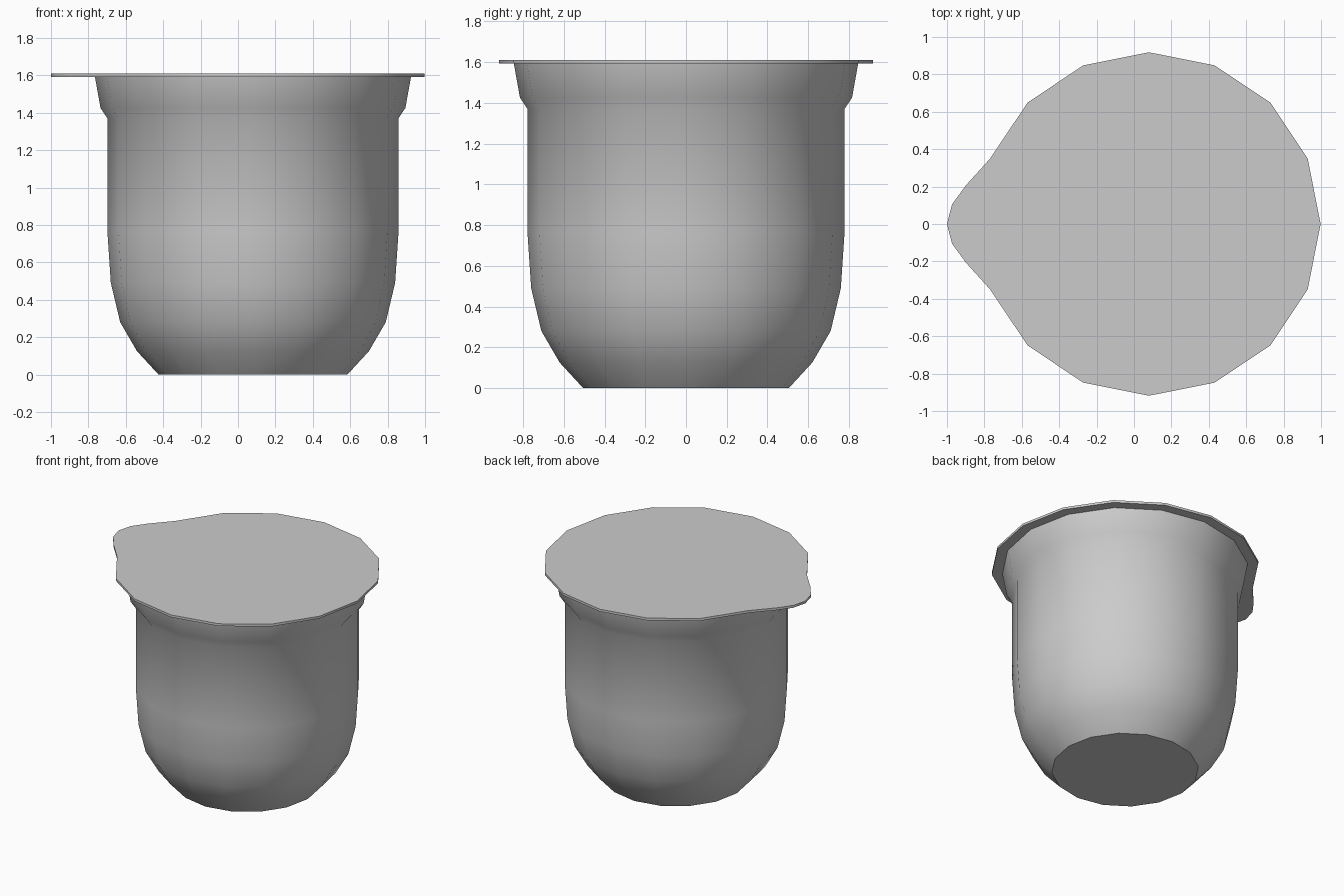
import bpy, bmesh
from math import cos, sin, radians, tau

if "Cube" in bpy.data.objects:
    bpy.data.objects.remove(bpy.data.objects["Cube"])

CX = 0.08   # cup axis; the lid's pull tab reaches out to -x
SIDES = 16


def ring(bm, r, z):
    return [bm.verts.new((CX + r * cos(tau * i / SIDES), r * sin(tau * i / SIDES), z))
            for i in range(SIDES)]


def bridge(bm, a, b):
    n = len(a)
    for i in range(n):
        j = (i + 1) % n
        bm.faces.new((a[i], a[j], b[j], b[i]))


def finish(bm, name):
    bmesh.ops.recalc_face_normals(bm, faces=bm.faces)
    me = bpy.data.meshes.new(name)
    bm.to_mesh(me)
    bm.free()
    ob = bpy.data.objects.new(name, me)
    bpy.context.collection.objects.link(ob)
    bpy.ops.object.select_all(action='DESELECT')
    ob.select_set(True)
    bpy.context.view_layer.objects.active = ob
    bpy.ops.object.shade_smooth_by_angle(angle=radians(42))
    return ob


# Cup: revolved profile (radius, height), flat base, flared collar under the lid
profile = [(0.505, 0), (0.62, 0.125), (0.71, 0.28), (0.76, 0.49), (0.778, 0.76),
           (0.778, 1.37), (0.815, 1.425), (0.845, 1.592)]
bm = bmesh.new()
rings = [ring(bm, r, z) for r, z in profile]
bm.faces.new(rings[0][::-1])
for a, b in zip(rings, rings[1:]):
    bridge(bm, a, b)
finish(bm, "cup")

# Foil lid: thin disc whose outline runs out into a rounded pull tab
R = 0.918
half = [(CX + R * cos(tau * i / SIDES), R * sin(tau * i / SIDES)) for i in range(8)]
half += [(-0.90, 0.205), (-0.973, 0.105), (-1.0, 0.0)]
outline = half + [(x, -y) for x, y in half[-2:0:-1]]
bm = bmesh.new()
low = [bm.verts.new((x, y, 1.592)) for x, y in outline]
top = [bm.verts.new((x, y, 1.61)) for x, y in outline]
bridge(bm, low, top)
bm.faces.new(top)
bm.faces.new(low[::-1])
finish(bm, "lid")
